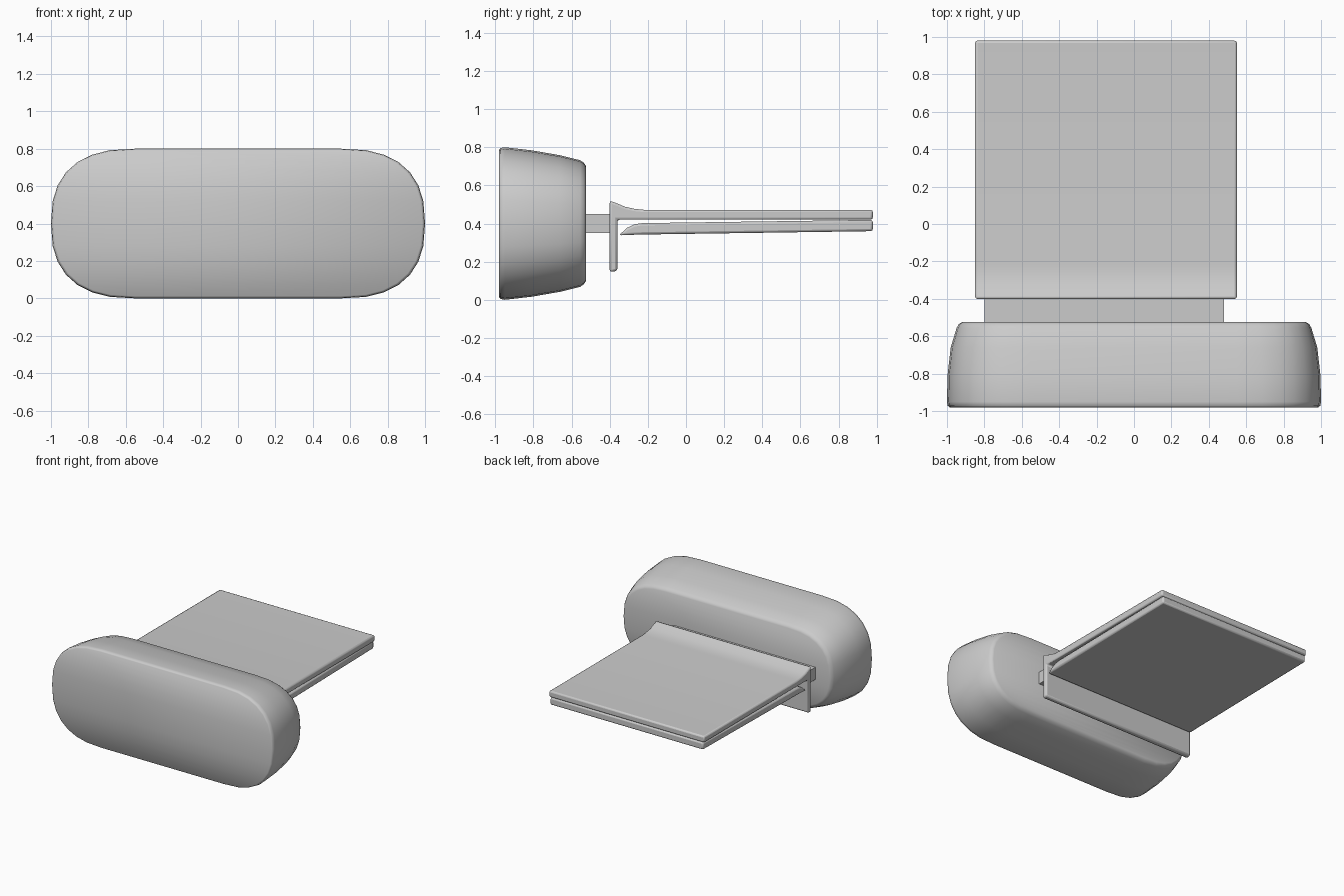
import bpy, bmesh, math

if "Cube" in bpy.data.objects:
    bpy.data.objects.remove(bpy.data.objects["Cube"])


def finish(name, bm, bevel=0.0, smooth=True, angle=35):
    bmesh.ops.recalc_face_normals(bm, faces=bm.faces)
    mesh = bpy.data.meshes.new(name)
    bm.to_mesh(mesh)
    bm.free()
    obj = bpy.data.objects.new(name, mesh)
    bpy.context.collection.objects.link(obj)
    if bevel:
        mod = obj.modifiers.new("bevel", 'BEVEL')
        mod.width = bevel
        mod.segments = 2
        mod.limit_method = 'ANGLE'
        mod.angle_limit = math.radians(40)
    if smooth:
        bpy.ops.object.select_all(action='DESELECT')
        obj.select_set(True)
        bpy.context.view_layer.objects.active = obj
        bpy.ops.object.shade_smooth_by_angle(angle=math.radians(angle))
    return obj


def extrude_x(name, profile, x0, x1, bevel=0.0, smooth=True):
    """Extrude a closed (y, z) profile from x0 to x1."""
    bm = bmesh.new()
    a = [bm.verts.new((x0, y, z)) for y, z in profile]
    b = [bm.verts.new((x1, y, z)) for y, z in profile]
    n = len(profile)
    bm.faces.new(a)
    bm.faces.new(b)
    for i in range(n):
        j = (i + 1) % n
        bm.faces.new((a[i], a[j], b[j], b[i]))
    return finish(name, bm, bevel, smooth)


def outline(half_w, half_h):
    """Right half from bottom to top, then the mirrored left half."""
    flat, steps, power = 0.55, 14, 2 / 2.5
    right = []
    for i in range(steps + 1):
        t = -math.pi / 2 + math.pi * i / steps
        c, s = max(math.cos(t), 0.0), math.sin(t)
        right.append((flat + (half_w - flat) * c ** power,
                      half_h * math.copysign(abs(s) ** power, s)))
    return right + [(-x, z) for x, z in reversed(right)]


# Pillow-shaped body, lofted along y: (y, half width, half height)
sections = [(-0.98, 0.985, 0.388), (-0.972, 0.996, 0.396), (-0.95, 1.0, 0.4),
            (-0.81, 0.997, 0.384), (-0.66, 0.98, 0.358), (-0.555, 0.948, 0.332),
            (-0.535, 0.937, 0.318), (-0.525, 0.92, 0.302)]
bm = bmesh.new()
rings = [[bm.verts.new((x, y, 0.4 + z)) for x, z in outline(w, h)]
         for y, w, h in sections]
n = len(rings[0])
for r0, r1 in zip(rings, rings[1:]):
    for i in range(n):
        j = (i + 1) % n
        bm.faces.new((r0[i], r0[j], r1[j], r1[i]))
for ring in (rings[0], rings[-1]):
    for i in range(n // 2 - 1):
        bm.faces.new((ring[i], ring[i + 1], ring[n - 2 - i], ring[n - 1 - i]))
finish("body", bm, angle=80)

# Connector between body and clip
extrude_x("connector", [(-0.54, 0.35), (-0.39, 0.35), (-0.39, 0.45), (-0.54, 0.45)],
          -0.8, 0.48, smooth=False)

# Upper clip plate with flared lip and hanging flange
extrude_x("upper_clip_plate",
          [(-0.4, 0.145), (-0.36, 0.152), (-0.36, 0.42), (0.98, 0.42),
           (0.98, 0.472), (-0.22, 0.472), (-0.27, 0.477), (-0.32, 0.488),
           (-0.365, 0.507), (-0.4, 0.52)],
          -0.85, 0.55, bevel=0.012)

# Lower clip plate with upturned front edge
extrude_x("lower_clip_plate",
          [(-0.352, 0.338), (-0.25, 0.342), (0.98, 0.36), (0.98, 0.419),
           (-0.23, 0.402), (-0.27, 0.396), (-0.31, 0.377)],
          -0.84, 0.54, bevel=0.012)
